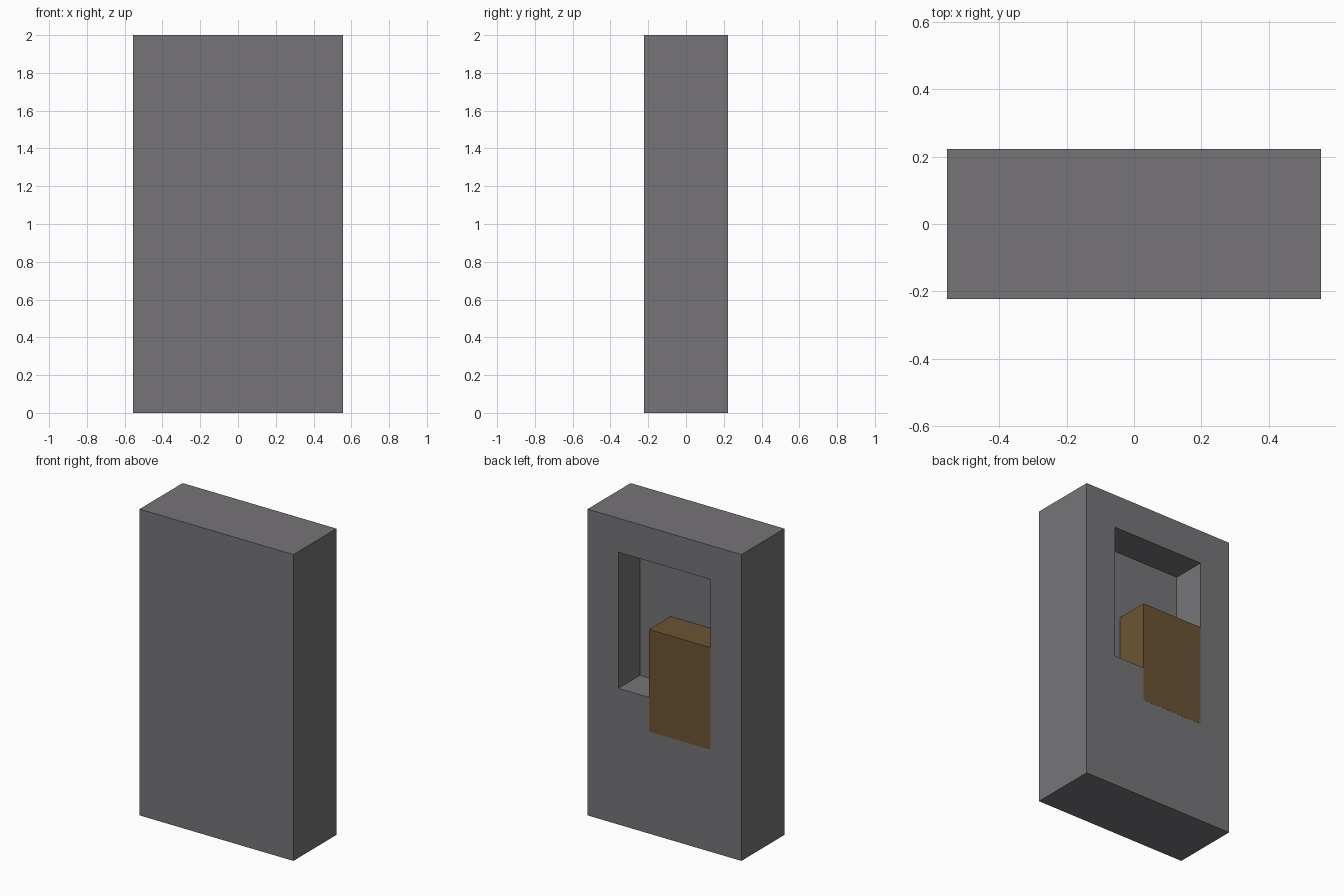
import bpy

default = bpy.data.objects.get("Cube")
if default:
    bpy.data.objects.remove(default, do_unlink=True)

U = 1 / 9  # modelling unit: the slab is 10 x 4 x 18 units


def material(name, rgb):
    mat = bpy.data.materials.new(name)
    mat.use_nodes = True
    mat.diffuse_color = (*rgb, 1)
    mat.node_tree.nodes["Principled BSDF"].inputs["Base Color"].default_value = (*rgb, 1)
    return mat


def box(name, low, high, mat):
    """Box between two corners given in modelling units."""
    centre = [(a + b) / 2 * U for a, b in zip(low, high)]
    bpy.ops.mesh.primitive_cube_add(size=1, location=centre)
    obj = bpy.context.object
    obj.name = obj.data.name = name
    obj.scale = [(b - a) * U for a, b in zip(low, high)]
    bpy.ops.object.transform_apply(location=False, rotation=False, scale=True)
    obj.data.materials.append(mat)
    return obj


grey = material("stone grey", (0.18, 0.175, 0.184))
brown = material("wood brown", (0.15, 0.088, 0.033))

# Upright slab with a half-depth pocket in its back
slab = box("slab", (-5, -2, 0), (5, 2, 18), grey)
cutter = box("pocket_cutter", (-3, 0, 8), (3, 3, 16), grey)
cutter.hide_render = True

pocket = slab.modifiers.new("pocket", "BOOLEAN")
pocket.operation = "DIFFERENCE"
pocket.solver = "EXACT"
pocket.object = cutter
bpy.context.view_layer.objects.active = slab
bpy.ops.object.modifier_apply(modifier=pocket.name)
bpy.data.objects.remove(cutter, do_unlink=True)

# Wooden block seated in the lower corner of the pocket, a hair proud of the slab
box("wooden_block", (-3, 0, 6), (1, 2.005, 12), brown)
